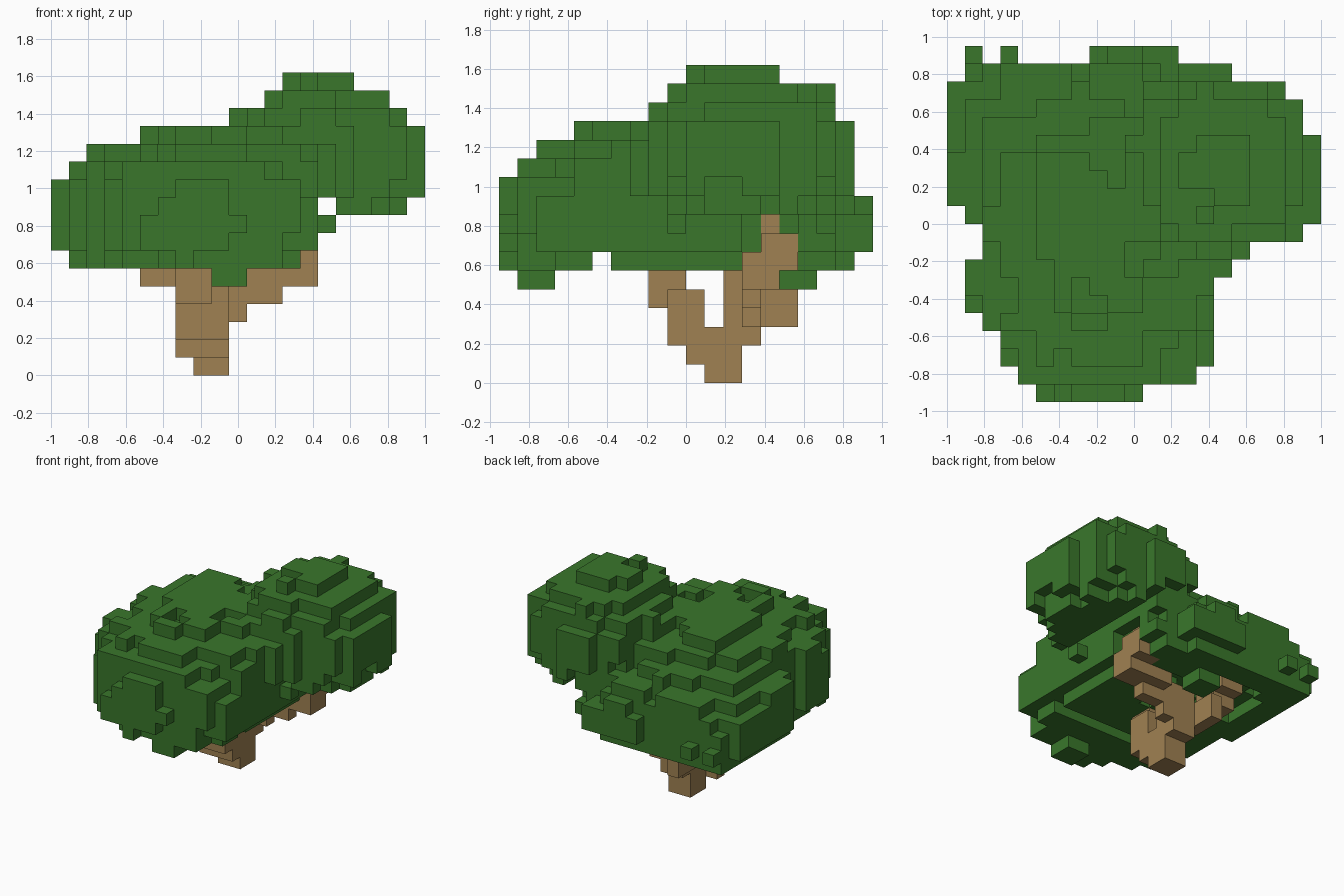
import bpy, bmesh, random
from mathutils import Vector, noise

random.seed(4)
cube = bpy.data.objects.get("Cube")
if cube:
    bpy.data.objects.remove(cube)

VOXEL = 2 / 21
ORIGIN = Vector((-10.5, -10, 0))
AXES = [Vector((1, 0, 0)), Vector((0, 1, 0)), Vector((0, 0, 1))]
STEPS = [(axis, sign) for axis in range(3) for sign in (-1, 1)]


def material(name, colour):
    mat = bpy.data.materials.new(name)
    mat.use_nodes = True
    mat.diffuse_color = colour
    node = next(n for n in mat.node_tree.nodes if n.type == 'BSDF_PRINCIPLED')
    node.inputs["Base Color"].default_value = colour
    node.inputs["Roughness"].default_value = 1
    return mat


def box(i0, i1, j0, j1, k0, k1):
    return {(i, j, k) for i in range(i0, i1) for j in range(j0, j1) for k in range(k0, k1)}


def neighbour(cell, axis, sign):
    moved = list(cell)
    moved[axis] += sign
    return tuple(moved)


def voxel_object(name, cells, solid, mat):
    """Skin the cells with the faces that do not touch another solid cell."""
    bm = bmesh.new()
    for cell in sorted(cells):
        centre = Vector(cell) + Vector((.5, .5, .5)) + ORIGIN
        for axis, sign in STEPS:
            if neighbour(cell, axis, sign) in solid:
                continue
            u, v = AXES[(axis + 1) % 3] / 2, AXES[(axis + 2) % 3] / 2
            mid = centre + AXES[axis] * sign / 2
            ring = [mid - u - v, mid + u - v, mid + u + v, mid - u + v]
            bm.faces.new([bm.verts.new(p * VOXEL) for p in ring[::sign]])
    bmesh.ops.remove_doubles(bm, verts=bm.verts, dist=VOXEL / 50)
    bmesh.ops.dissolve_limit(bm, angle_limit=.01, verts=bm.verts, edges=bm.edges)
    mesh = bpy.data.meshes.new(name)
    bm.to_mesh(mesh)
    bm.free()
    mesh.materials.append(mat)
    obj = bpy.data.objects.new(name, mesh)
    bpy.context.collection.objects.link(obj)
    return obj


# Trunk and its three forking branches
trunk = box(8, 10, 11, 13, 0, 3) | box(8, 10, 12, 14, 2, 6)
front_branch = (box(7, 10, 10, 11, 1, 5) | box(7, 10, 9, 11, 2, 5)
                | box(7, 9, 8, 10, 4, 6))
back_branch = (box(7, 8, 13, 16, 3, 5) | box(5, 7, 13, 15, 5, 7)
               | box(5, 7, 14, 16, 6, 9))
side_branch = (box(10, 11, 13, 14, 3, 5) | box(10, 13, 13, 14, 4, 6)
               | box(11, 15, 13, 15, 5, 6) | box(13, 15, 13, 16, 6, 7)
               | box(13, 15, 14, 16, 7, 8) | box(13, 14, 14, 15, 8, 10))
wood = trunk | front_branch | back_branch | side_branch

# Foliage clumps: centre, radii, depth of the underside, roundness
CLUMPS = [
    ((8.5, 7.3, 8.5), (7.9, 7.7, 5.3), 3.8, 2.1),
    ((7.8, 10, 8.6), (7.2, 7.6, 5.5), 3.2, 2.1),
    ((7.4, 13, 7.6), (8.8, 6.9, 4.4), 2.8, 2.4),
    ((15.4, 13.3, 12), (5.75, 5.8, 4.9), 3.8, 2),
]
# Hollow around the back branch
HOLLOW = ((7, 13.8, 6), (3.8, 3.6, 2.6), 2.6, 2)
# Crown limits: x by layer, y by layer, x by row
X_LAYER = [(1, 14), (0, 15), (0, 15), (0, 20), (0, 21), (1, 21),
           (2, 21), (4, 21), (10, 20), (12, 19), (13, 18)]
Y_LAYER = [(0, 19), (0, 20), (0, 20), (0, 20), (0, 19), (1, 19),
           (2, 19), (4, 19), (8, 19), (9, 18), (10, 15)]
X_ROW = ([(5, 11), (4, 14), (3, 15), (3, 15), (2, 15), (1, 15), (1, 16), (1, 16),
          (2, 17), (2, 20), (1, 21)] + [(0, 21)] * 5
         + [(0, 20), (0, 19), (0, 16), (8, 13)])


def within(value, limits):
    return limits[0] <= value < limits[1]


def in_clump(cell, clump, wobble):
    centre, radii, under, power = clump
    total = 0
    for axis in range(3):
        offset = cell[axis] + .5 - centre[axis]
        radius = under if axis == 2 and offset < 0 else radii[axis]
        total += (abs(offset) / radius) ** power
    return total < 1 + wobble


leaves = set()
for i in range(21):
    for j in range(20):
        jitter = random.uniform(-.07, .12)
        for k in range(6, 17):
            cell = (i, j, k)
            wobble = jitter + .24 * noise.noise(Vector(cell) * .57)
            inside = (within(i, X_LAYER[k - 6]) and within(j, Y_LAYER[k - 6])
                      and within(i, X_ROW[j]))
            if (inside and any(in_clump(cell, c, wobble) for c in CLUMPS)
                    and not in_clump(cell, HOLLOW, 2 * wobble)):
                leaves.add(cell)

# Gaps under the crown, then stray tufts and hanging leaves
leaves -= box(15, 16, 0, 20, 9, 10) | box(0, 21, 5, 6, 6, 7) | box(14, 16, 13, 16, 6, 9)
leaves |= box(9, 11, 1, 3, 5, 7) | box(8, 10, 15, 17, 5, 7)
leaves |= box(1, 2, 18, 20, 7, 8) | box(3, 4, 18, 20, 7, 8)
leaves |= box(8, 13, 18, 20, 7, 9) | box(14, 16, 9, 10, 8, 9)
leaves -= wood

solid = leaves | wood
green = material("leaf_green", (.041, .183, .024, 1))
brown = material("bark_brown", (.35, .22, .085, 1))
voxel_object("foliage", leaves, solid, green)
voxel_object("trunk", trunk, solid, brown)
voxel_object("front_branch", front_branch - trunk, solid, brown)
voxel_object("back_branch", back_branch - trunk, solid, brown)
voxel_object("side_branch", side_branch - trunk, solid, brown)
